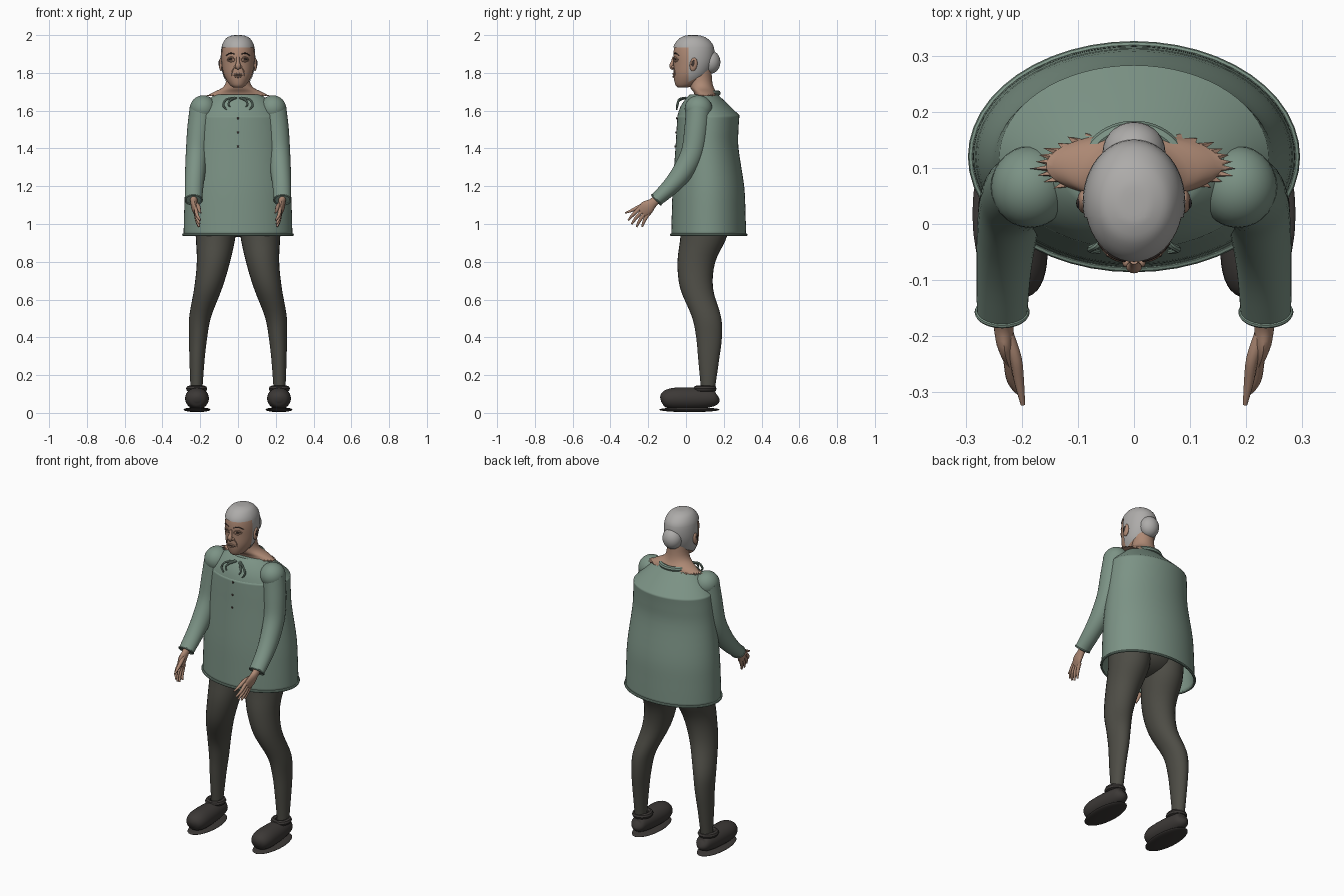
import bpy, bmesh, math, random
from mathutils import Vector, Matrix

random.seed(4)

def mat(name, c):
    m = bpy.data.materials.new(name)
    m.diffuse_color = (*c, 1)
    return m

GREEN = mat("sage_cloth", (0.20, 0.29, 0.235))
DARK = mat("trouser_cloth", (0.075, 0.073, 0.06))
SHOE = mat("shoe_dark", (0.045, 0.04, 0.037))
SKIN = mat("skin", (0.42, 0.25, 0.175))
HAIR = mat("grey_hair", (0.42, 0.41, 0.40))
INK = mat("dark_detail", (0.05, 0.035, 0.03))

def finish(name, bm, material, mirror=False, angle=40):
    bmesh.ops.recalc_face_normals(bm, faces=bm.faces)
    me = bpy.data.meshes.new(name)
    bm.to_mesh(me)
    bm.free()
    ob = bpy.data.objects.new(name, me)
    bpy.context.collection.objects.link(ob)
    me.materials.append(material)
    if mirror:
        ob.modifiers.new("mirror", 'MIRROR').use_mirror_merge = False
    bpy.ops.object.select_all(action='DESELECT')
    ob.select_set(True)
    bpy.context.view_layer.objects.active = ob
    bpy.ops.object.shade_smooth_by_angle(angle=math.radians(angle))
    return ob

def smooth_rows(rows, k):
    # Catmull-Rom through rows of numbers
    out = []
    for i in range(len(rows) - 1):
        a, b, c, d = (rows[max(0, min(len(rows) - 1, i + j))] for j in (-1, 0, 1, 2))
        for s in range(k):
            t = s / k
            out.append([0.5 * (2*q + (r-p)*t + (2*p-5*q+4*r-s2)*t*t + (3*q-p-3*r+s2)*t**3)
                        for p, q, r, s2 in zip(a, b, c, d)])
    return out + [list(rows[-1])]

def add_tube(bm, rows, n=24, k=4, flat=False, caps=True):
    # rows: x, y, z, half width across x, half width across the other axis
    rows = smooth_rows(rows, k)
    pts = [Vector(r[:3]) for r in rows]
    rings = []
    for i, r in enumerate(rows):
        u, v = Vector((1, 0, 0)), Vector((0, 1, 0))
        if not flat:
            t = (pts[min(i+1, len(pts)-1)] - pts[max(i-1, 0)]).normalized()
            ref = Vector((1, 0, 0)) if abs(t.x) < 0.8 else Vector((0, 0, 1))
            u = (ref - t * ref.dot(t)).normalized()
            v = t.cross(u)
        rings.append([bm.verts.new(pts[i] + u*r[3]*math.cos(2*math.pi*j/n) + v*r[4]*math.sin(2*math.pi*j/n))
                      for j in range(n)])
    for a, b in zip(rings, rings[1:]):
        for j in range(n):
            bm.faces.new((a[j], a[(j+1) % n], b[(j+1) % n], b[j]))
    if caps:
        bm.faces.new(rings[0])
        bm.faces.new(rings[-1])
    return rings

def tube(name, rows, material, mirror=False, **kw):
    bm = bmesh.new()
    add_tube(bm, rows, **kw)
    return finish(name, bm, material, mirror)

def ball(name, c, r, material, mirror=False, rot=0):
    bm = bmesh.new()
    m = Matrix.Translation(c) @ Matrix.Rotation(rot, 4, 'X') @ Matrix.Diagonal((*r, 1))
    bmesh.ops.create_uvsphere(bm, u_segments=28, v_segments=16, radius=1, matrix=m)
    return finish(name, bm, material, mirror)

def span(z, y0, y1, rx):
    return (0, (y0 + y1) / 2, z, rx, (y1 - y0) / 2)

# tunic shell, open at the hem
t = tube("tunic", [span(*r) for r in (
    (0.94, -0.078, 0.318, 0.288), (1.06, -0.075, 0.315, 0.285), (1.2, -0.07, 0.308, 0.278),
    (1.4, -0.056, 0.278, 0.255), (1.5, -0.05, 0.278, 0.247), (1.575, -0.045, 0.283, 0.24))],
    GREEN, n=64, flat=True, caps=False)
t.modifiers.new("cloth", 'SOLIDIFY').thickness = 0.006
tube("tunic_yoke", [span(*r) for r in (
    (1.575, -0.045, 0.283, 0.24), (1.62, -0.03, 0.237, 0.2), (1.665, 0.0, 0.19, 0.15), (1.685, 0.02, 0.17, 0.12))],
    GREEN, n=64, k=2, flat=True)

def ring(name, cx, cy, z, rx, ry, r, material, mirror=False, tilt=0, a0=0, a1=360):
    full = a1 - a0 == 360
    rot = Matrix.Rotation(tilt, 3, 'X')
    bm = bmesh.new()
    n, m, rs = 48, 8, []
    for i in range(n + (not full)):
        a = math.radians(a0 + (a1 - a0) * i / n)
        rs.append([bm.verts.new(Vector((cx, cy, z)) + rot @ Vector((
            (rx + r*math.cos(b))*math.cos(a), (ry + r*math.cos(b))*math.sin(a), r*math.sin(b))))
            for b in [2*math.pi*q/m for q in range(m)]])
    for i in range(n):
        a, b = rs[i], rs[(i+1) % len(rs)]
        for j in range(m):
            bm.faces.new((a[j], a[(j+1) % m], b[(j+1) % m], b[j]))
    return finish(name, bm, material, mirror)

ring("tunic_hem", 0, 0.12, 0.943, 0.289, 0.199, 0.007, GREEN)
ring("collar", 0, 0.095, 1.693, 0.085, 0.075, 0.014, GREEN, a0=10, a1=170)

# buttons and neck ties
for i in range(3):
    ball("button", (0, -0.049 - 0.004*i, 1.56 - 0.075*i), (0.006, 0.004, 0.006), INK)
tube("neck_tie_outer", [(0.015, -0.0, 1.668, .006, .006), (0.06, -0.035, 1.66, .006, .006),
     (0.078, -0.045, 1.63, .006, .006), (0.062, -0.05, 1.605, .004, .004)], GREEN, True, n=8)
tube("neck_tie_inner", [(0.01, -0.0, 1.668, .006, .006), (0.04, -0.035, 1.655, .006, .006),
     (0.05, -0.046, 1.635, .005, .005), (0.042, -0.05, 1.62, .004, .004)], GREEN, True, n=8)

# sleeves
ball("shoulder", (0.185, 0.066, 1.611), (0.07, 0.073, 0.07), GREEN, True)
tube("sleeve", [(0.188, 0.066, 1.61, 0.068, 0.066), (0.205, 0.056, 1.5, 0.064, 0.065),
     (0.218, 0.035, 1.38, 0.058, 0.061), (0.226, -0.015, 1.28, 0.054, 0.056),
     (0.232, -0.08, 1.2, 0.049, 0.046), (0.235, -0.157, 1.128, 0.045, 0.036)], GREEN, True, n=28)
ring("sleeve_cuff", 0.235, -0.157, 1.128, 0.044, 0.035, 0.005, GREEN, True, tilt=math.radians(-47))

# hands: palm, fingers, thumb
bm = bmesh.new()
add_tube(bm, [(0.235, -0.14, 1.145, .02, .024), (0.233, -0.175, 1.112, .018, .025),
              (0.23, -0.205, 1.088, .016, .038), (0.222, -0.232, 1.062, .011, .034)], n=16)
for i, (tip, k) in enumerate((((-0.305, 1.02), (-0.25, 1.078)), ((-0.287, 1.0), (-0.237, 1.063)),
                              ((-0.262, 0.985), (-0.222, 1.052)), ((-0.232, 0.985), (-0.205, 1.045)))):
    p = [(0.224, k[0] + 0.015, k[1] + 0.015), (0.222, k[0], k[1]),
         (0.217, k[0]*.5 + tip[0]*.5 - .003, k[1]*.5 + tip[1]*.5), (0.2 + .003*i, *tip)]
    add_tube(bm, [(*q, r, r) for q, r in zip(p, (.009, .010, .009, .005))], n=10, k=3)
add_tube(bm, [(0.225, -0.2, 1.105, .012, .012), (0.211, -0.24, 1.095, .011, .011),
              (0.205, -0.28, 1.075, .009, .009), (0.198, -0.322, 1.058, .004, .004)], n=10, k=3)
finish("hand", bm, SKIN, True)

# trousers
tube("trouser_leg", [(0.115, 0.1, 1.08, .115, .13), (0.118, 0.095, 0.94, .106, .124), (0.13, 0.055, 0.8, .088, .1),
     (0.158, 0.056, 0.66, .074, .087), (0.2, 0.108, 0.51, .058, .077), (0.211, 0.122, 0.4, .048, .068),
     (0.217, 0.12, 0.28, .040, .055), (0.22, 0.116, 0.12, .031, .036)], DARK, True, n=28, flat=True)
ball("trouser_seat", (0, 0.1, 1.03), (0.19, 0.125, 0.1), DARK)

# shoes
tube("shoe", [(0.215, 0.17, 0.085, .012, .015), (0.216, 0.155, 0.08, .04, .04), (0.217, 0.1, 0.078, .053, .053),
     (0.217, 0.02, 0.077, .061, .058), (0.217, -0.07, 0.076, .062, .056), (0.217, -0.118, 0.073, .045, .04),
     (0.217, -0.134, 0.07, .012, .012)], SHOE, True, n=28)
ball("shoe_sole", (0.217, 0.018, 0.017), (0.071, 0.16, 0.013), SHOE, True)
ring("shoe_collar", 0.219, 0.1, 0.128, 0.04, 0.046, 0.016, SHOE, True)

# neck with a ragged skin yoke
bm = bmesh.new()
rings = add_tube(bm, [(0, 0.105, 1.678, .165, .058), (0, 0.1, 1.698, .13, .06), (0, 0.085, 1.722, .082, .062),
                      (0, 0.078, 1.76, .062, .06), (0, 0.075, 1.83, .062, .06)], n=64, k=3, flat=True)
for j, v in enumerate(rings[0]):
    f = 1 + (0.12 if j % 2 else -0.06) * random.uniform(0.5, 1.2)
    v.co.x *= f
    v.co.y = 0.105 + (v.co.y - 0.105) * f
finish("neck", bm, SKIN)

# head
HEAD = [span(*r) for r in ((1.722, -0.042, 0.005, 0.022), (1.735, -0.055, 0.05, 0.042), (1.765, -0.063, 0.09, 0.063),
        (1.80, -0.066, 0.118, 0.078), (1.85, -0.066, 0.14, 0.086), (1.90, -0.067, 0.146, 0.087),
        (1.945, -0.058, 0.138, 0.08), (1.978, -0.03, 0.108, 0.06), (1.992, -0.0, 0.075, 0.032), (1.995, 0.02, 0.05, .01))]
tube("head", HEAD, SKIN, n=48, flat=True)

# hair cap, trimmed along the hairline
bm = bmesh.new()
add_tube(bm, [(x, y, 1.86 + (z-1.86)*1.035, a + .004, b + .005) for x, y, z, a, b in HEAD], n=48, flat=True)
for co, no in (((0, 0, 1.935), (0, 0, 1)), ((0, 0.012, 0), (0, 1, 0)), ((0, 0.09, 1.79), (0, -0.5, 1))):
    bmesh.ops.bisect_plane(bm, geom=bm.verts[:] + bm.edges[:] + bm.faces[:], plane_co=co, plane_no=no)
gone = []
for f in bm.faces:
    c = f.calc_center_median()
    if c.z < 1.935 and (c.y < 0.012 or c.z < 1.79 + 0.5*(c.y - 0.09)):
        gone.append(f)
bmesh.ops.delete(bm, geom=gone, context='FACES')
finish("hair_cap", bm, HAIR)
ball("hair_bun", (0, 0.128, 1.857), (0.056, 0.054, 0.062), HAIR)

def face_y(x, z):
    rows = smooth_rows(HEAD, 4)
    r = min(rows, key=lambda q: abs(q[2] - z))
    return r[1] - r[4] * math.sqrt(max(0, 1 - (x / r[3])**2))

def face_line(name, pts, r, material, mirror=True):
    tube(name, [(x, face_y(x, z) - 0.001, z, w, w) for (x, z), w in zip(pts, (r*.5, r, r, r*.5))],
         material, mirror, n=8, k=3)

# face features
tube("nose", [(0, -0.066, 1.885, .007, .006), (0, -0.071, 1.86, .009, .008), (0, -0.077, 1.84, .014, .011),
     (0, -0.074, 1.826, .011, .009), (0, -0.066, 1.82, .005, .004)], SKIN, n=16)
ball("nostril_wing", (0.013, -0.068, 1.832), (0.008, 0.009, 0.008), SKIN, True)
ball("eye", (0.036, face_y(0.036, 1.872) + 0.002, 1.872), (0.014, 0.005, 0.005), INK, True)
face_line("upper_eyelid", [(0.017, 1.872), (0.03, 1.881), (0.044, 1.88), (0.058, 1.87)], 0.005, SKIN)
face_line("lower_eyelid", [(0.018, 1.866), (0.03, 1.861), (0.044, 1.861), (0.056, 1.866)], 0.004, SKIN)
face_line("eyebrow", [(0.015, 1.897), (0.032, 1.904), (0.048, 1.902), (0.064, 1.89)], 0.003, INK)
face_line("cheek_fold", [(0.02, 1.83), (0.028, 1.815), (0.033, 1.8), (0.034, 1.785)], 0.0025, SKIN)
face_line("upper_lip", [(-0.024, 1.789), (-0.008, 1.794), (0.008, 1.794), (0.024, 1.789)], 0.005, SKIN, False)
face_line("mouth_line", [(-0.025, 1.787), (-0.008, 1.788), (0.008, 1.788), (0.025, 1.787)], 0.0032, INK, False)
face_line("lower_lip", [(-0.02, 1.783), (-0.008, 1.78), (0.008, 1.78), (0.02, 1.783)], 0.0055, SKIN, False)
ball("ear", (0.09, 0.04, 1.845), (0.011, 0.02, 0.036), SKIN, True, rot=-0.15)
ball("ear_hollow", (0.099, 0.037, 1.85), (0.004, 0.009, 0.018), INK, True, rot=-0.15)
